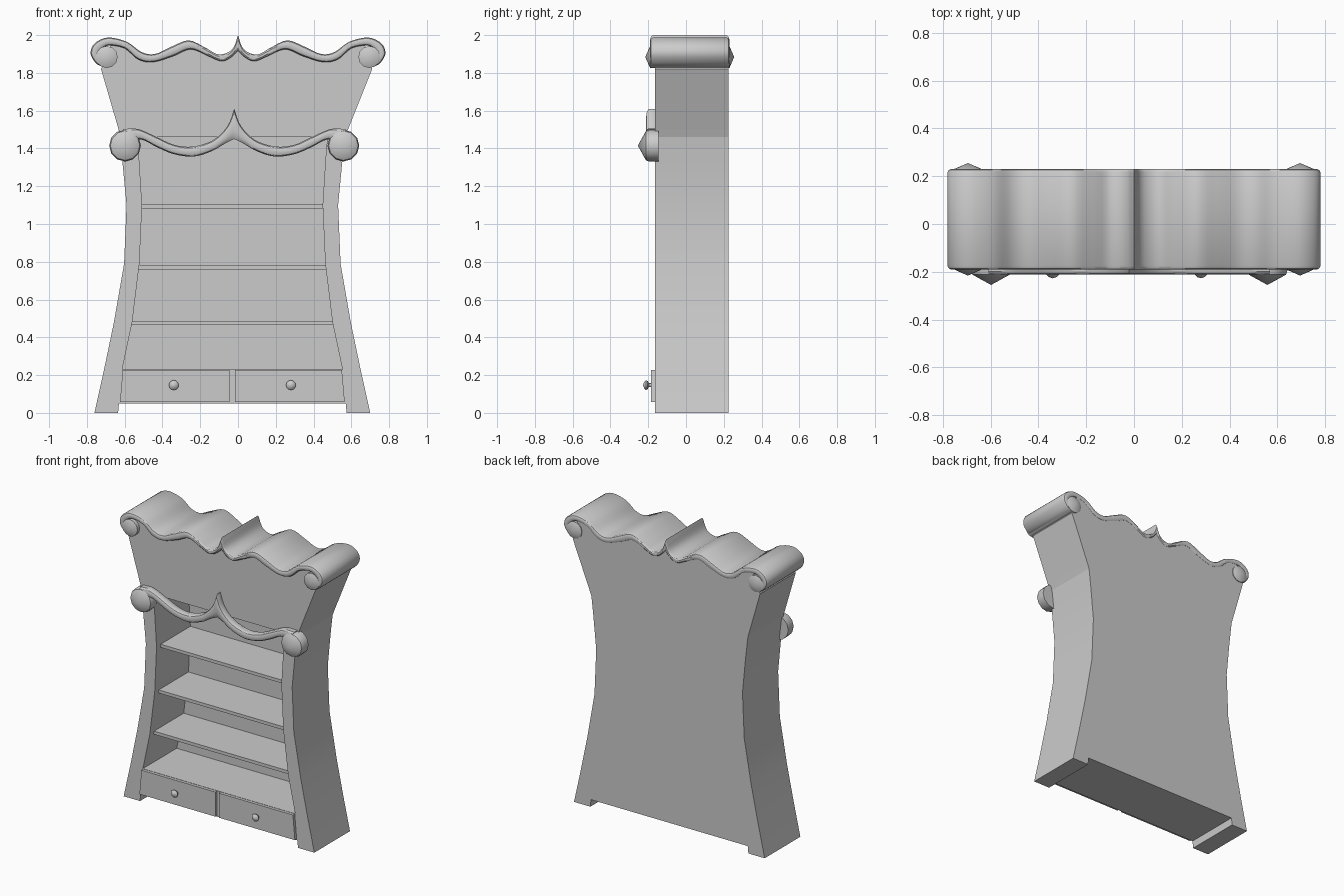
import bpy, bmesh, math
from mathutils import Vector, Matrix

if "Cube" in bpy.data.objects:
    bpy.data.objects.remove(bpy.data.objects["Cube"])

BODY_X = -0.03          # body and trim sit slightly left of the roof
FRONT, BACK = -0.165, 0.225


def finish(name, bm, smooth=True):
    bmesh.ops.recalc_face_normals(bm, faces=bm.faces)
    me = bpy.data.meshes.new(name)
    bm.to_mesh(me)
    bm.free()
    ob = bpy.data.objects.new(name, me)
    bpy.context.collection.objects.link(ob)
    if smooth:
        bpy.ops.object.select_all(action='DESELECT')
        ob.select_set(True)
        bpy.context.view_layer.objects.active = ob
        bpy.ops.object.shade_smooth_by_angle(angle=math.radians(32))
    return ob


def curve(pts, n=4):
    """Smooth interpolation through 2D points."""
    p = [Vector(q) for q in pts]
    p = [2 * p[0] - p[1]] + p + [2 * p[-1] - p[-2]]
    out = []
    for i in range(1, len(p) - 2):
        a, b, c, d = p[i - 1:i + 3]
        for k in range(n):
            t = k / n
            out.append(0.5 * (2 * b + (c - a) * t + (2 * a - 5 * b + 4 * c - d) * t * t
                              + (3 * b - a - 3 * c + d) * t ** 3))
    return out + [p[-2]]


def mirrored(half, cx=0.0):
    """Half profile starting at the centre -> full profile, left to right."""
    left = [(cx - x, z) for x, z in reversed(half[1:])]
    return left + [(cx + x, z) for x, z in half]


def ribbon(name, upper, lower, y0, y1, r=0.0):
    """Band between two edges, extruded in y, with optional rounded rims."""
    sec = [(0, y0), (1, y0), (1, y1), (0, y1)]
    if r:
        sec = [(0, y0 + r), (.12, y0 + r * .3), (.3, y0), (.7, y0), (.88, y0 + r * .3), (1, y0 + r),
               (1, y1 - r), (.88, y1 - r * .3), (.7, y1), (.3, y1), (.12, y1 - r * .3), (0, y1 - r)]
    bm = bmesh.new()
    rings = []
    for u, l in zip(upper, lower):
        u, l = Vector(u), Vector(l)
        rings.append([bm.verts.new((p.x, y, p.y)) for p, y in ((u.lerp(l, t), y) for t, y in sec)])
    n = len(sec)
    for a, b in zip(rings, rings[1:]):
        for i in range(n):
            bm.faces.new((a[i], a[(i + 1) % n], b[(i + 1) % n], b[i]))
    bm.faces.new(rings[0])
    bm.faces.new(rings[-1])
    return finish(name, bm)


def prism(name, outline, y0, y1):
    """Outline in x/z extruded along y."""
    bm = bmesh.new()
    f = bm.faces.new([bm.verts.new((x, y0, z)) for x, z in outline])
    ext = bmesh.ops.extrude_face_region(bm, geom=[f])['geom']
    bmesh.ops.translate(bm, vec=(0, y1 - y0, 0),
                        verts=[v for v in ext if isinstance(v, bmesh.types.BMVert)])
    return finish(name, bm, False)


def turned(name, x, z, profile, sides):
    """Round part turned about the y axis; profile is (y, radius)."""
    bm = bmesh.new()
    vs = [bm.verts.new((0, y, r)) for y, r in profile]
    es = [bm.edges.new(e) for e in zip(vs, vs[1:])]
    bmesh.ops.spin(bm, geom=vs + es, cent=(0, 0, 0), axis=(0, 1, 0),
                   angle=math.tau, steps=sides, use_duplicate=False)
    bmesh.ops.remove_doubles(bm, verts=bm.verts, dist=1e-4)
    bmesh.ops.translate(bm, vec=(x, 0, z), verts=bm.verts)
    return finish(name, bm)


# Half widths of the waisted body: z, outer, inner
WAIST = [(0, .73, .605), (.23, .679, .583), (.48, .627, .53), (.79, .573, .492),
         (1.1, .56, .478), (1.34, .583, .493), (1.46, .597, .503)]


def inner(z):
    for (z0, _, a), (z1, _, b) in zip(WAIST, WAIST[1:]):
        if z <= z1:
            return a + (b - a) * (z - z0) / (z1 - z0)


# Side panels running down into the feet
for name, s in (("left_side", -1), ("right_side", 1)):
    ribbon(name, [(BODY_X + s * o, z) for z, o, i in WAIST],
           [(BODY_X + s * i, z) for z, o, i in WAIST], FRONT, BACK)


def slab(name, z0, z1, y0, y1):
    """Panel fitted between the side panels."""
    zs = [z0] + [w[0] for w in WAIST if z0 < w[0] < z1] + [z1]
    left = [(BODY_X - inner(z), z) for z in zs]
    right = [(BODY_X + inner(z), z) for z in reversed(zs)]
    return prism(name, left + right, y0, y1)


# Back panel, drawer case and shelves
slab("back_panel", .05, 1.46, .205, BACK)
slab("drawer_case", .05, .23, FRONT, .205)
for i, z in enumerate((.465, .76, 1.08)):
    slab(f"shelf_{i + 1}", z, z + .022, FRONT + .045, .205)

# Drawer fronts and knobs
for name, s in (("left", -1), ("right", 1)):
    prism(f"{name}_drawer", [(BODY_X + s * x, z) for x, z in
                             ((.014, .058), (.595, .058), (.58, .228), (.014, .228))], -.185, FRONT)
    turned(f"{name}_knob", BODY_X + s * .31, .147,
           [(-.227, 0), (-.222, .016), (-.212, .026), (-.203, .022), (-.197, .01), (-.18, .01)], 12)

# Wavy roof with scrolled ends
top = [(0, 2.0), (.03, 1.925), (.10, 1.897), (.17, 1.932), (.26, 1.972), (.35, 1.94), (.44, 1.9),
       (.51, 1.91), (.59, 1.965), (.69, 1.987), (.76, 1.955), (.78, 1.9), (.745, 1.845), (.69, 1.828)]
under = [(0, 1.917), (.04, 1.88), (.09, 1.862), (.16, 1.89), (.25, 1.925), (.34, 1.89), (.45, 1.857),
         (.53, 1.872), (.60, 1.93), (.685, 1.945), (.725, 1.92), (.735, 1.895), (.72, 1.88), (.70, 1.878)]
top_c, under_c = curve(top), curve(under)
ribbon("wavy_roof", mirrored(top_c), mirrored(under_c), -.19, .23, .014)
for name, s in (("left", -1), ("right", 1)):
    turned(f"{name}_roof_scroll", s * .695, 1.884,
           [(-.216, 0), (-.19, .058), (.23, .058), (.255, 0)], 12)

# Flared head panel, its top edge hidden inside the roof band
crest = mirrored([(a + b) / 2 for a, b in zip(top_c, under_c)][:36])
prism("head_panel", [(.567, 1.46), (-.627, 1.46), (-.632, 1.5), (-.725, 1.82)] + crest
      + [(.71, 1.82), (.582, 1.5)], FRONT, BACK)

# Garland trim over the opening with round end bosses
g_top = [(0, 1.61), (.035, 1.52), (.11, 1.445), (.22, 1.41), (.32, 1.42), (.42, 1.465),
         (.51, 1.503), (.59, 1.503)]
g_low = [(0, 1.45), (.05, 1.425), (.12, 1.385), (.215, 1.357), (.32, 1.37), (.41, 1.407),
         (.49, 1.447), (.57, 1.44)]
gx = -.02
ribbon("garland_trim", mirrored(curve(g_top), gx), mirrored(curve(g_low), gx), -.212, -.15, .014)
for name, s in (("left", -1), ("right", 1)):
    turned(f"{name}_garland_boss", gx + s * .578, 1.415,
           [(-.255, 0), (-.212, .078), (-.195, .084), (-.145, .084), (-.145, 0)], 12)
